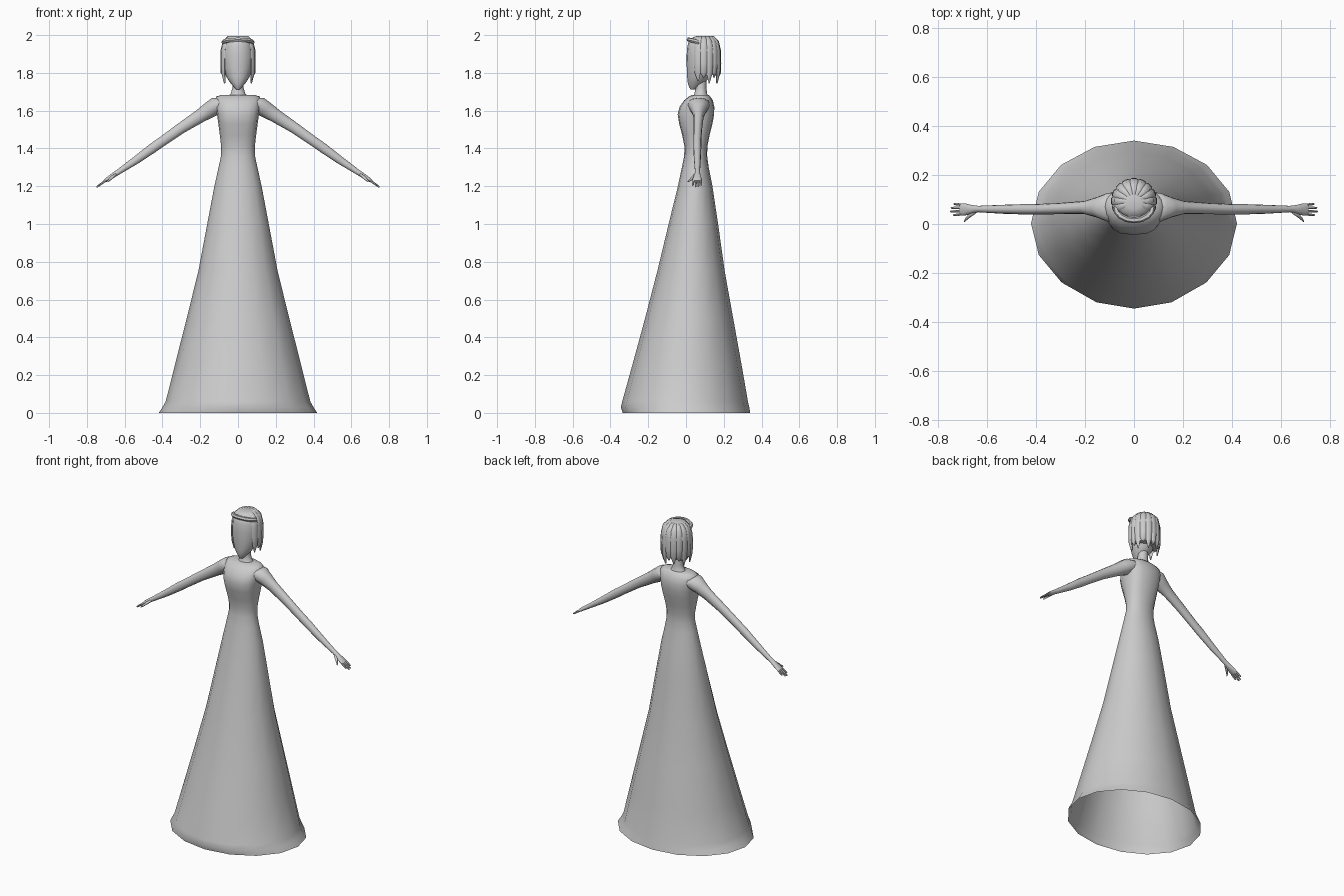
import bpy, bmesh, math
from mathutils import Vector as V

grey = bpy.data.materials.new("pale grey")
grey.diffuse_color = (0.6, 0.6, 0.6, 1)


def loft(name, rings, cap_start=True, cap_end=True, angle=50):
    """Skin a list of equally sized point rings."""
    bm = bmesh.new()
    rows = [[bm.verts.new(p) for p in ring] for ring in rings]
    n = len(rows[0])
    for a, b in zip(rows, rows[1:]):
        for i in range(n):
            j = (i + 1) % n
            bm.faces.new((a[i], a[j], b[j], b[i]))
    if cap_start:
        bm.faces.new(rows[0])
    if cap_end:
        bm.faces.new(rows[-1])
    bmesh.ops.recalc_face_normals(bm, faces=bm.faces)
    mesh = bpy.data.meshes.new(name)
    bm.to_mesh(mesh)
    bm.free()
    mesh.materials.append(grey)
    ob = bpy.data.objects.new(name, mesh)
    bpy.context.collection.objects.link(ob)
    bpy.context.view_layer.objects.active = ob
    ob.select_set(True)
    bpy.ops.object.shade_smooth_by_angle(angle=math.radians(angle))
    ob.select_set(False)
    return ob


def oval(c, u, v, n, power=2.0):
    """Superellipse ring around c with half axes u and v."""
    pts = []
    for i in range(n):
        t = 2 * math.pi * (i + 0.5) / n + math.pi / n
        cs, sn = math.cos(t), math.sin(t)
        e = 2 / power
        pts.append(c + u * math.copysign(abs(cs) ** e, cs) + v * math.copysign(abs(sn) ** e, sn))
    return pts


def level(z, rx, front, back, power=2.0, n=16):
    """Horizontal ring given by half width and front/back limits."""
    return oval(V((0, (front + back) / 2, z)), V((rx, 0, 0)), V((0, (back - front) / 2, 0)), n, power)


# Gown: open hem, flared skirt, narrow waist, bust and shoulders
loft("gown", [level(*r) for r in (
    (0.0, .42, -.335, .34), (.03, .40, -.345, .335), (.06, .383, -.338, .328),
    (.25, .335, -.285, .295), (.5, .272, -.217, .25), (.75, .21, -.152, .205),
    (1.0, .163, -.092, .17), (1.2, .125, -.043, .14), (1.3, .103, -.022, .12),
    (1.36, .09, -.01, .112, 2.1), (1.41, .089, -.008, .113, 2.2), (1.47, .096, -.02, .125, 2.4),
    (1.53, .104, -.036, .14, 2.6), (1.58, .111, -.044, .149, 2.7), (1.62, .118, -.034, .15, 2.6),
    (1.655, .123, -.01, .142, 2.4), (1.675, .115, .015, .128, 2.2), (1.684, .085, .035, .12))],
    cap_start=False, angle=70)

# Neck
loft("neck", [level(*r, n=12) for r in (
    (1.67, .06, .035, .12), (1.69, .038, .045, .112), (1.72, .03, .05, .108), (1.80, .03, .05, .108))])

# Head with pointed chin
loft("head", [level(*r) for r in (
    (1.712, .010, .024, .05), (1.725, .022, .016, .07), (1.75, .043, .009, .10),
    (1.78, .062, .006, .13), (1.83, .077, .004, .15), (1.89, .082, .003, .16),
    (1.94, .078, .007, .16), (1.965, .068, .014, .15), (1.982, .048, .03, .13))])

# Hair cap under the locks, set back from the face
loft("hair_cap", [level(*r) for r in (
    (1.79, .076, .06, .165), (1.85, .086, .045, .174), (1.93, .086, .03, .172),
    (1.968, .078, .022, .16), (1.988, .058, .035, .14), (1.996, .03, .06, .11))])

# Hair locks fanned around the sides and back, each ending in a tip
for k in range(11):
    a = math.radians(-22 + 22.4 * k)
    out, side = V((math.cos(a), math.sin(a), 0)), V((-math.sin(a), math.cos(a), 0))
    tip = 1.745 + (0.03 if k % 2 else 0) + (0.012 if k % 3 == 0 else 0)
    rings = []
    spine = [(.015, 1.990, .006), (.05, 1.987, .015), (.073, 1.965, .020), (.083, 1.92, .022),
             (.085, 1.85, .021), (.083, 1.80, .017), (.076, tip, .003)]
    for i, (r, z, w) in enumerate(spine):
        p, q = spine[max(i - 1, 0)], spine[min(i + 1, len(spine) - 1)]
        d = (out * (q[0] - p[0]) + V((0, 0, q[1] - p[1]))).normalized()
        nrm = side.cross(d) * (.010 if w > .01 else .004)
        rings.append(oval(V((0, .093, z)) + out * r, side * w, nrm, 6))
    loft(f"hair_lock_{k + 1}", rings)

# Hair fringe band over the forehead
fringe = []
for i in range(9):
    t = math.radians(-180 + 22.5 * i)
    c = V((.076 * math.cos(t), .07 + .055 * math.sin(t), 1.962 + .014 * abs(math.sin(t))))
    fringe.append(oval(c, V((.012 * math.cos(t), .012 * math.sin(t), 0)), V((0, 0, .012)), 6))
loft("hair_fringe", fringe)

# Arms, hands and fingers on both sides
for s, label in ((1, "left"), (-1, "right")):
    along, up, fwd = V((.815 * s, 0, -.58)), V((.58 * s, 0, .815)), V((0, 1, 0))

    def limb(name, path, n):
        loft(name, [oval(V((x * s, y, z)), up * ru, fwd * rv, n) for x, y, z, ru, rv in path], angle=70)

    limb(label + "_arm", (
        (.07, .068, 1.640, .035, .062), (.11, .068, 1.628, .048, .058), (.15, .068, 1.604, .043, .042),
        (.20, .067, 1.572, .036, .027), (.30, .063, 1.508, .029, .023), (.40, .060, 1.438, .026, .021),
        (.45, .060, 1.403, .026, .021), (.54, .060, 1.338, .021, .018), (.635, .061, 1.274, .014, .013),
        (.66, .060, 1.258, .013, .017), (.69, .059, 1.238, .011, .025), (.708, .059, 1.225, .007, .025)), 12)

    # Four fingers
    for f, (y0, y1, length) in enumerate(((.040, .036, .045), (.053, .051, .060),
                                          (.066, .066, .057), (.078, .082, .043))):
        base = V((.70 * s, y0, 1.230))
        end = base + along * length + fwd * (y1 - y0)
        loft(f"{label}_finger_{f + 1}", [oval(base.lerp(end, t), up * r, fwd * r, 6)
                                         for t, r in ((0, .006), (.6, .0055), (.92, .0045), (1, .002))])

    # Thumb
    limb(label + "_thumb", (
        (.645, .052, 1.264, .008, .009), (.668, .036, 1.246, .008, .009),
        (.683, .022, 1.232, .006, .007), (.692, .010, 1.224, .003, .003)), 6)
